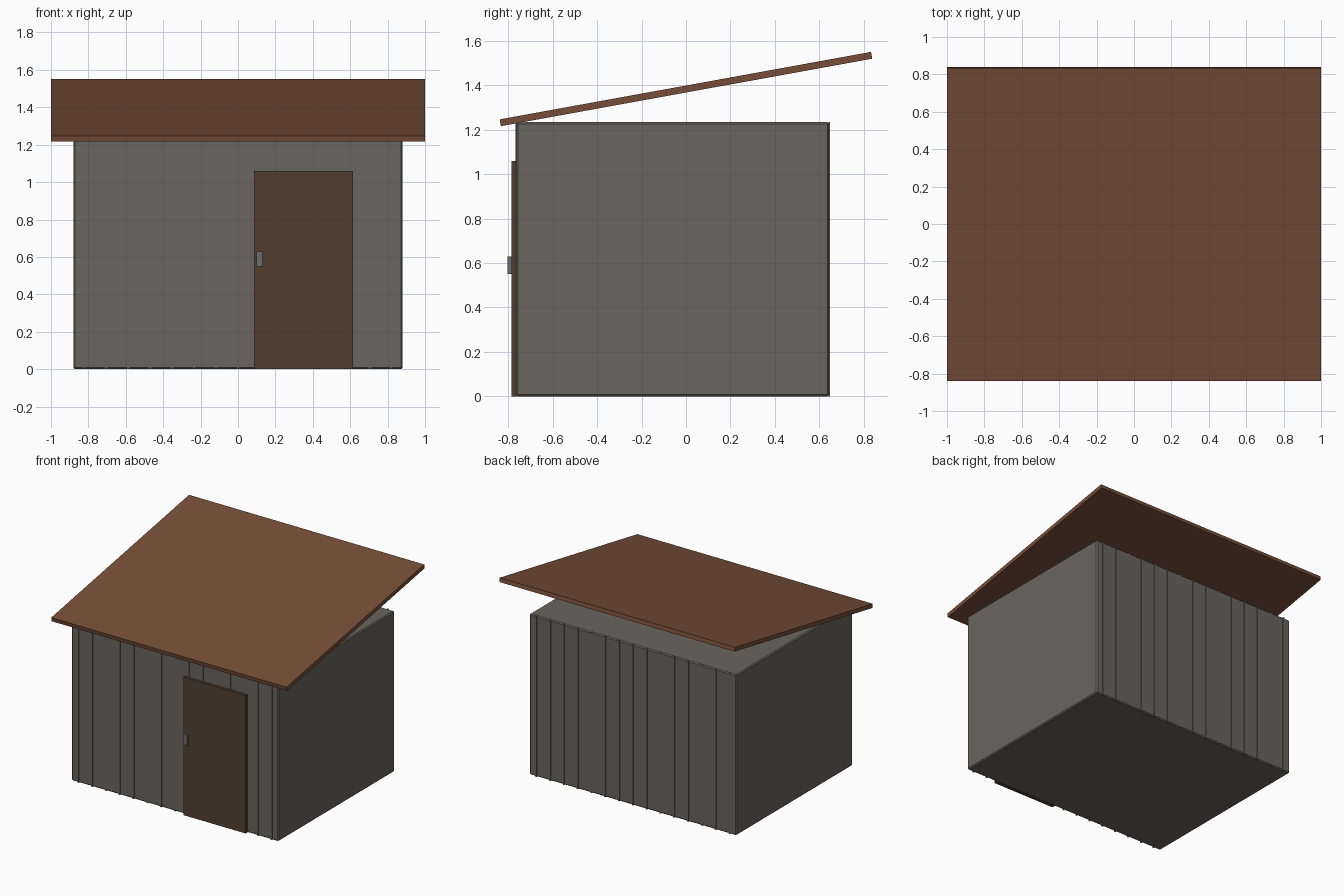
import bpy
import math

default = bpy.data.objects.get("Cube")
if default:
    bpy.data.objects.remove(default, do_unlink=True)


def material(name, rgb):
    mat = bpy.data.materials.new(name)
    mat.use_nodes = True
    color = (*rgb, 1)
    mat.diffuse_color = color
    mat.node_tree.nodes["Principled BSDF"].inputs["Base Color"].default_value = color
    return mat


wall_grey = material("weathered grey wood", (0.143, 0.13, 0.112))
roof_brown = material("red brown roof", (0.18, 0.075, 0.04))
door_brown = material("dark brown door", (0.086, 0.049, 0.029))
handle_grey = material("grey metal", (0.15, 0.155, 0.15))


def box(name, low, high, mat, bevel=0):
    """Box between two opposite corners, with an optional chamfer."""
    center = [(a + b) / 2 for a, b in zip(low, high)]
    bpy.ops.mesh.primitive_cube_add(size=1, location=center)
    obj = bpy.context.object
    obj.name = name
    obj.scale = [b - a for a, b in zip(low, high)]
    bpy.ops.object.transform_apply(location=False, rotation=False, scale=True)
    obj.data.materials.append(mat)
    if bevel:
        mod = obj.modifiers.new("chamfer", "BEVEL")
        mod.width = bevel
        mod.segments = 1
    return obj


# Walls: one chamfered block
HALF_WIDTH, FRONT, BACK, HEIGHT = 0.88, -0.765, 0.645, 1.235
box("walls", (-HALF_WIDTH, FRONT, 0), (HALF_WIDTH, BACK, HEIGHT), wall_grey, 0.008)

# Thin vertical battens on the front and back walls
COUNT = 15
spacing = 2 * HALF_WIDTH / COUNT
for side, face in (("front", FRONT), ("back", BACK)):
    for i in range(COUNT):
        x = -HALF_WIDTH + (i + 0.5) * spacing
        box(f"{side}_batten_{i + 1}", (x - 0.006, face - 0.004, 0),
            (x + 0.006, face + 0.004, HEIGHT), wall_grey)

# Door and its handle
box("door", (0.085, -0.786, 0), (0.615, -0.76, 1.06), door_brown)
box("door_handle", (0.10, -0.804, 0.55), (0.13, -0.784, 0.63), handle_grey)

# Sloping roof slab, low at the front
roof = box("roof", (-1, -0.85, -0.0155), (1, 0.85, 0.0155), roof_brown)
roof.location = (0, 0, 1.384)
roof.rotation_euler.x = math.radians(10.3)
